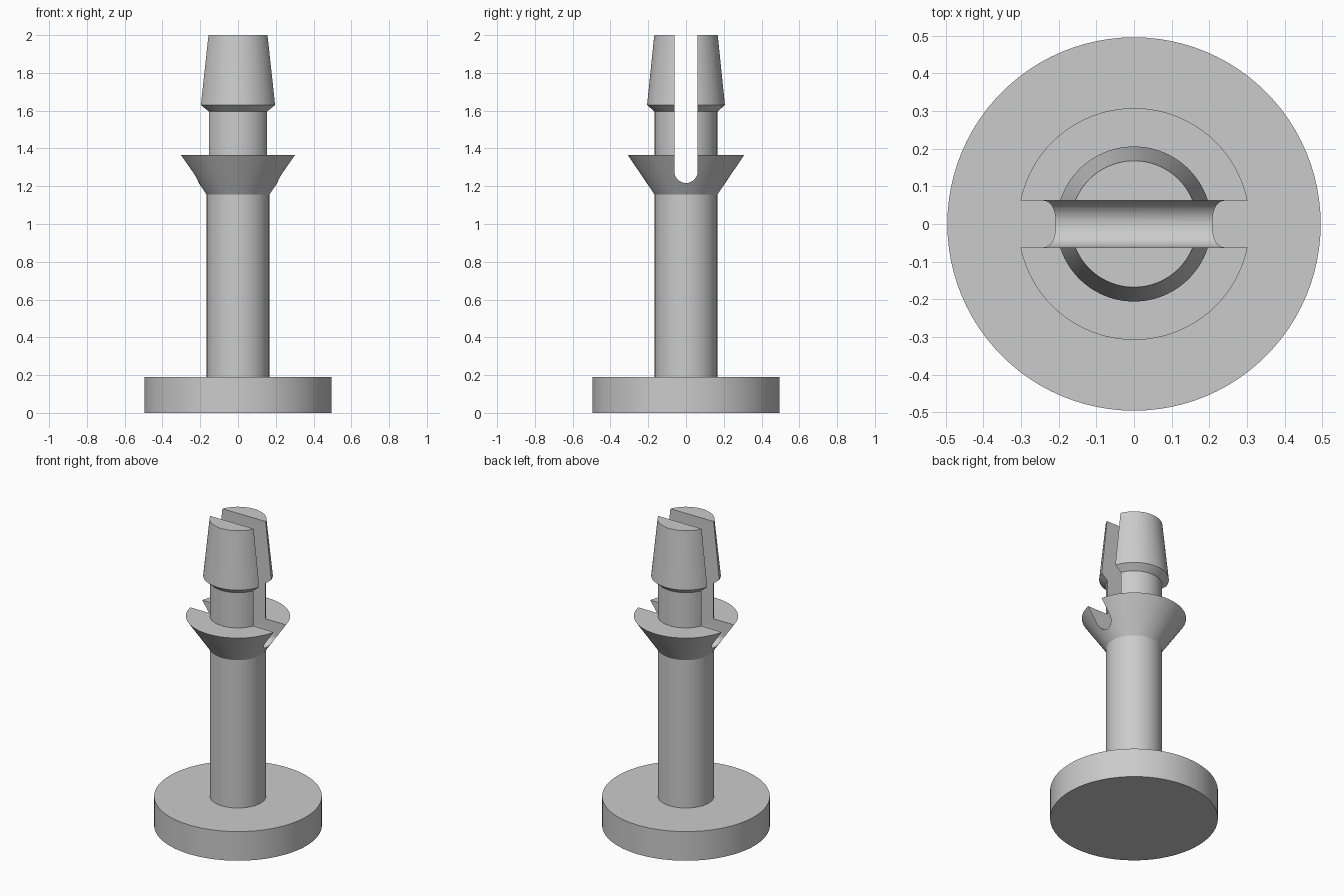
import bpy, bmesh, math

cube = bpy.data.objects.get("Cube")
if cube:
    bpy.data.objects.remove(cube, do_unlink=True)

grey = bpy.data.materials.new("plain grey")
grey.use_nodes = True
colour = (0.6, 0.6, 0.6, 1)
grey.diffuse_color = colour
grey.node_tree.nodes["Principled BSDF"].inputs["Base Color"].default_value = colour


def add_object(name, bm):
    bmesh.ops.recalc_face_normals(bm, faces=bm.faces)
    mesh = bpy.data.meshes.new(name)
    bm.to_mesh(mesh)
    bm.free()
    mesh.materials.append(grey)
    obj = bpy.data.objects.new(name, mesh)
    bpy.context.collection.objects.link(obj)
    return obj


def lathe(name, profile, sides=96):
    """Solid of revolution from (radius, height) points, capped at both ends."""
    bm = bmesh.new()
    rings = []
    for r, z in profile:
        rings.append([bm.verts.new((r * math.cos(a), r * math.sin(a), z))
                      for a in (math.tau * i / sides for i in range(sides))])
    for low, high in zip(rings, rings[1:]):
        for i in range(sides):
            j = (i + 1) % sides
            bm.faces.new((low[i], low[j], high[j], high[i]))
    bm.faces.new(rings[0])
    bm.faces.new(rings[-1])
    return add_object(name, bm)


def slot_cutter(half_width, bottom, top, half_length, steps=24):
    """Round-bottomed bar running along x."""
    bm = bmesh.new()
    outline = [(half_width, top), (-half_width, top)]
    for i in range(steps + 1):
        a = math.pi + math.pi * i / steps
        outline.append((half_width * math.cos(a),
                        bottom + half_width + half_width * math.sin(a)))
    face = bm.faces.new([bm.verts.new((-half_length, y, z)) for y, z in outline])
    moved = bmesh.ops.extrude_face_region(bm, geom=[face])["geom"]
    bmesh.ops.translate(bm, vec=(2 * half_length, 0, 0),
                        verts=[v for v in moved if isinstance(v, bmesh.types.BMVert)])
    obj = add_object("slot_cutter", bm)
    obj.hide_render = True
    return obj


def select_only(obj):
    bpy.ops.object.select_all(action="DESELECT")
    obj.select_set(True)
    bpy.context.view_layer.objects.active = obj


# Wide foot
base = lathe("base_disc", [(0.496, 0), (0.496, 0.19)])

# Shaft, flared collar, neck and barbed tip
post = lathe("slotted_post", [
    (0.166, 0.1), (0.166, 1.155), (0.308, 1.365), (0.166, 1.365),
    (0.166, 1.595), (0.206, 1.63), (0.168, 2.0)])

# Slot that splits the tip into two prongs
cutter = slot_cutter(0.062, 1.217, 2.2, 0.5)
cut = post.modifiers.new("slot", "BOOLEAN")
cut.operation = "DIFFERENCE"
cut.solver = "EXACT"
cut.object = cutter
select_only(post)
bpy.ops.object.modifier_apply(modifier=cut.name)
bpy.data.objects.remove(cutter, do_unlink=True)

for part in (base, post):
    select_only(part)
    bpy.ops.object.shade_smooth_by_angle(angle=math.radians(25))
